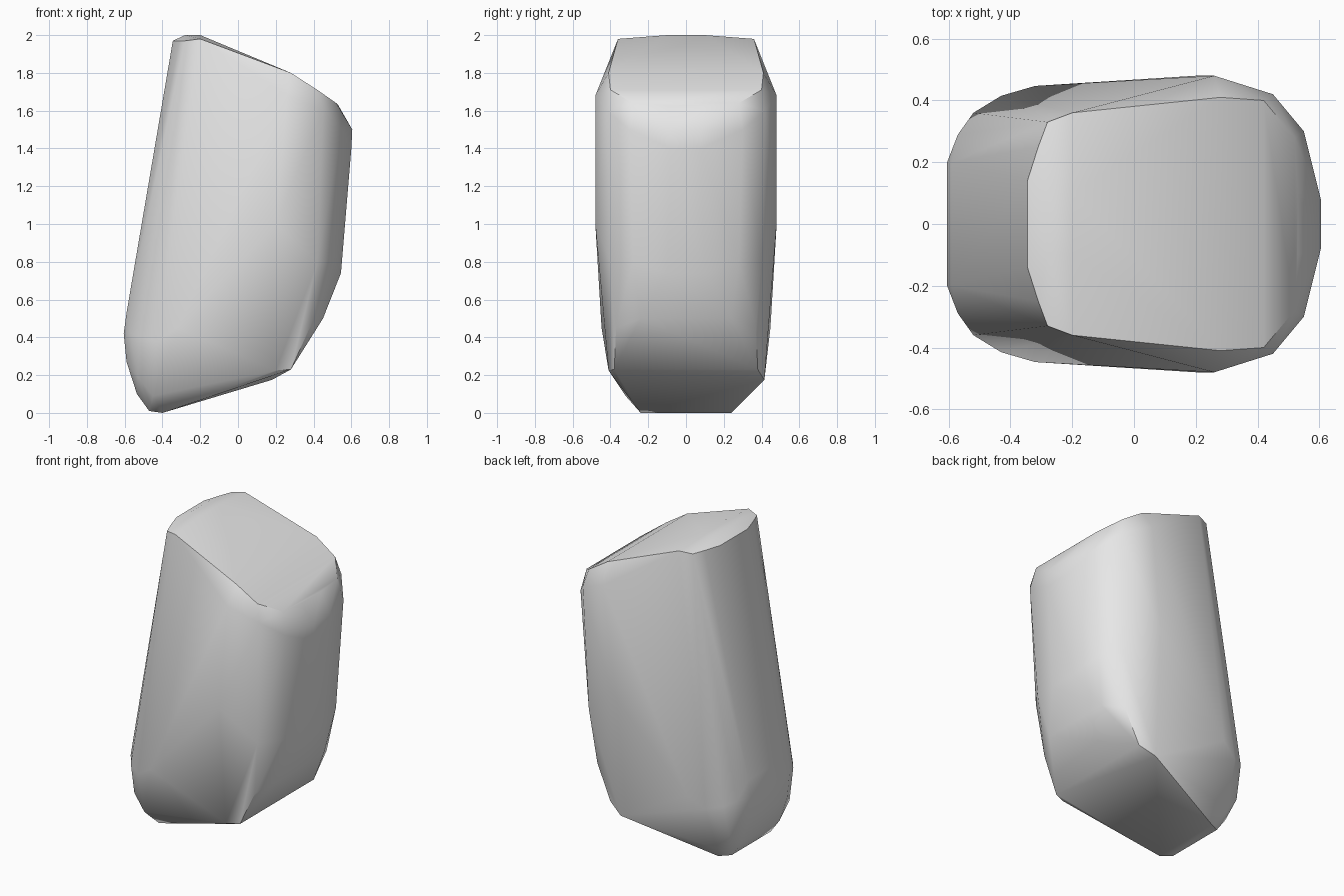
import bpy
import bmesh
import math

# Remove the default cube only
default_cube = bpy.data.objects.get("Cube")
if default_cube:
    bpy.data.objects.remove(default_cube, do_unlink=True)


def make_material(name, colour):
    material = bpy.data.materials.new(name)
    material.use_nodes = True
    material.diffuse_color = colour
    shader = material.node_tree.nodes["Principled BSDF"]
    shader.inputs["Base Color"].default_value = colour
    return material


def mirrored(points):
    """Return every point together with its twin across the long middle plane."""
    return [(x, side * y, z) for x, y, z in points for side in (-1, 1)]


def hull_object(name, points, material, sharp_angle):
    """Wrap a tight convex skin around the points and shade it smoothly."""
    bm = bmesh.new()
    vertices = [bm.verts.new(point) for point in points]
    result = bmesh.ops.convex_hull(bm, input=vertices)
    unused = {item for key in ("geom_interior", "geom_unused") for item in result[key]
              if isinstance(item, bmesh.types.BMVert)}
    bmesh.ops.delete(bm, geom=list(unused), context="VERTS")
    bmesh.ops.recalc_face_normals(bm, faces=bm.faces[:])
    mesh = bpy.data.meshes.new(name)
    bm.to_mesh(mesh)
    bm.free()
    mesh.materials.append(material)
    body = bpy.data.objects.new(name, mesh)
    bpy.context.collection.objects.link(body)
    bpy.ops.object.select_all(action="DESELECT")
    body.select_set(True)
    bpy.context.view_layer.objects.active = body
    bpy.ops.object.shade_smooth_by_angle(angle=sharp_angle)
    return body


# Rounded leaning wall: each column runs from a low point to the top rim
leaning_wall = [
    (-.605, .2, .42), (-.345, .14, 1.97),
    (-.57, .29, .42), (-.31, .25, 1.97),
    (-.52, .36, .4), (-.28, .33, 1.97),
    (-.43, .415, .38), (-.2, .36, 1.98),
    (-.59, .2, .53),
]

# Sloping top face
top_face = [
    (-.28, .1, 2), (-.2, .1, 2),
    (.28, .41, 1.8), (.42, .4, 1.71),
    (.52, .28, 1.64), (.53, .1, 1.63),
]

# Broad flanks at the widest part
flanks = [
    (-.32, .447, .45), (.2, .48, 1), (.26, .48, 1.68),
]

# Upright wall with rounded corners, curving inward near the foot
upright_wall = [
    (.605, .08, 1.5), (.6, .08, 1.4),
    (.55, .3, 1.5), (.45, .42, 1.6),
    (.545, .1, .74), (.51, .28, .8), (.42, .4, .8),
    (.45, .24, .5), (.38, .37, .45),
]

# Slanted underside and its rounded tip
underside = [
    (.28, .38, .23), (.2, .41, .225),
    (-.4, .24, 0), (-.47, .2, .01),
    (-.45, .32, .09), (-.535, .2, .1),
    (-.59, .2, .27), (-.53, .31, .19),
]

# Slightly lower corner on the rear side only
rear_corner = [(.18, .415, .175)]

stone_grey = make_material("stone_grey", (.8, .8, .8, 1))
outline = mirrored(leaning_wall + top_face + flanks + upright_wall + underside)
hull_object("stone_body", outline + rear_corner, stone_grey, math.radians(35))
